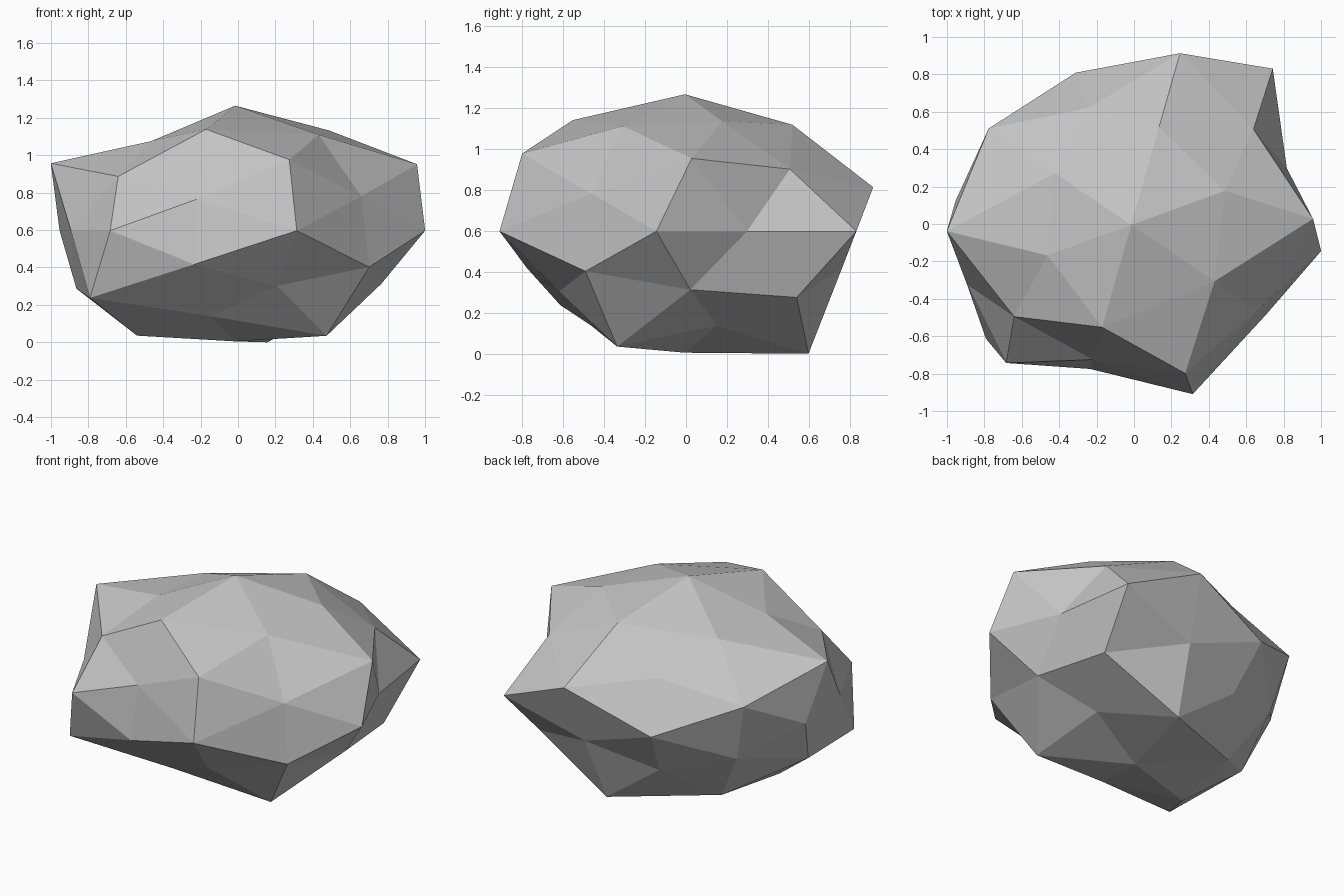
import bpy
import bmesh
from math import radians, sqrt
from mathutils import Matrix, Vector

default_cube = bpy.data.objects.get("Cube")
if default_cube:
    bpy.data.objects.remove(default_cube, do_unlink=True)

# Golden-ratio coordinates of a once-subdivided icosahedron
PHI = (1 + sqrt(5)) / 2
CENTRE = Vector((-0.015, -0.005, 0.597))

# Each direction pattern is mirrored over its non-zero axes;
# the radii follow the mirror order (plus before minus, z fastest)
PATTERNS = [
    ((1, 0, 0), [.55, .58]),
    ((0, 1, 0), [.63, .7]),
    ((0, 0, 1), [.668, .592]),
    ((PHI, 1, 0), [.728, .662, .612, .643]),
    ((1, 0, PHI), [.63, .54, .563, .66]),
    ((0, PHI, 1), [.57, .575, .722, .56]),
    ((PHI + 1, 1, PHI), [.606, .645, .71, .57, .72, .62, .58, .72]),
    ((1, PHI, PHI + 1), [.642, .738, .634, .695, .58, .652, .67, .565]),
    ((PHI, PHI + 1, 1), [.695, .58, .593, .63, .67, .587, .545, .583]),
]


def mirrored(pattern):
    """All sign variations of a direction, without duplicates."""
    a, b, c = [(v, -v) if v else (0,) for v in pattern]
    return [Vector((x, y, z)).normalized() for x in a for y in b for z in c]


def make_material(name, colour):
    material = bpy.data.materials.new(name)
    material.use_nodes = True
    material.diffuse_color = colour
    shader = material.node_tree.nodes["Principled BSDF"]
    shader.inputs["Base Color"].default_value = colour
    shader.inputs["Roughness"].default_value = 0.9
    return material


def build_rock():
    bm = bmesh.new()
    radius_of = {}
    for pattern, radii in PATTERNS:
        for direction, radius in zip(mirrored(pattern), radii):
            radius_of[bm.verts.new(direction)] = radius

    # Triangulated ball, joined up while every point is still on the sphere
    bmesh.ops.convex_hull(bm, input=list(bm.verts))

    # Push each corner in or out to make the lumps and dents
    for vert, radius in radius_of.items():
        vert.co *= radius

    # Flatten into a wide boulder and turn it
    stretch = Matrix.Diagonal((1.61, 1.375, 1, 1))
    turn = Matrix.Rotation(radians(20), 4, "Z")
    bm.transform(Matrix.Translation(CENTRE) @ turn @ stretch)
    bmesh.ops.recalc_face_normals(bm, faces=list(bm.faces))

    mesh = bpy.data.meshes.new("rock")
    bm.to_mesh(mesh)
    bm.free()
    mesh.materials.append(make_material("pale stone grey", (0.55, 0.55, 0.55, 1)))
    rock = bpy.data.objects.new("rock", mesh)
    bpy.context.collection.objects.link(rock)


build_rock()
